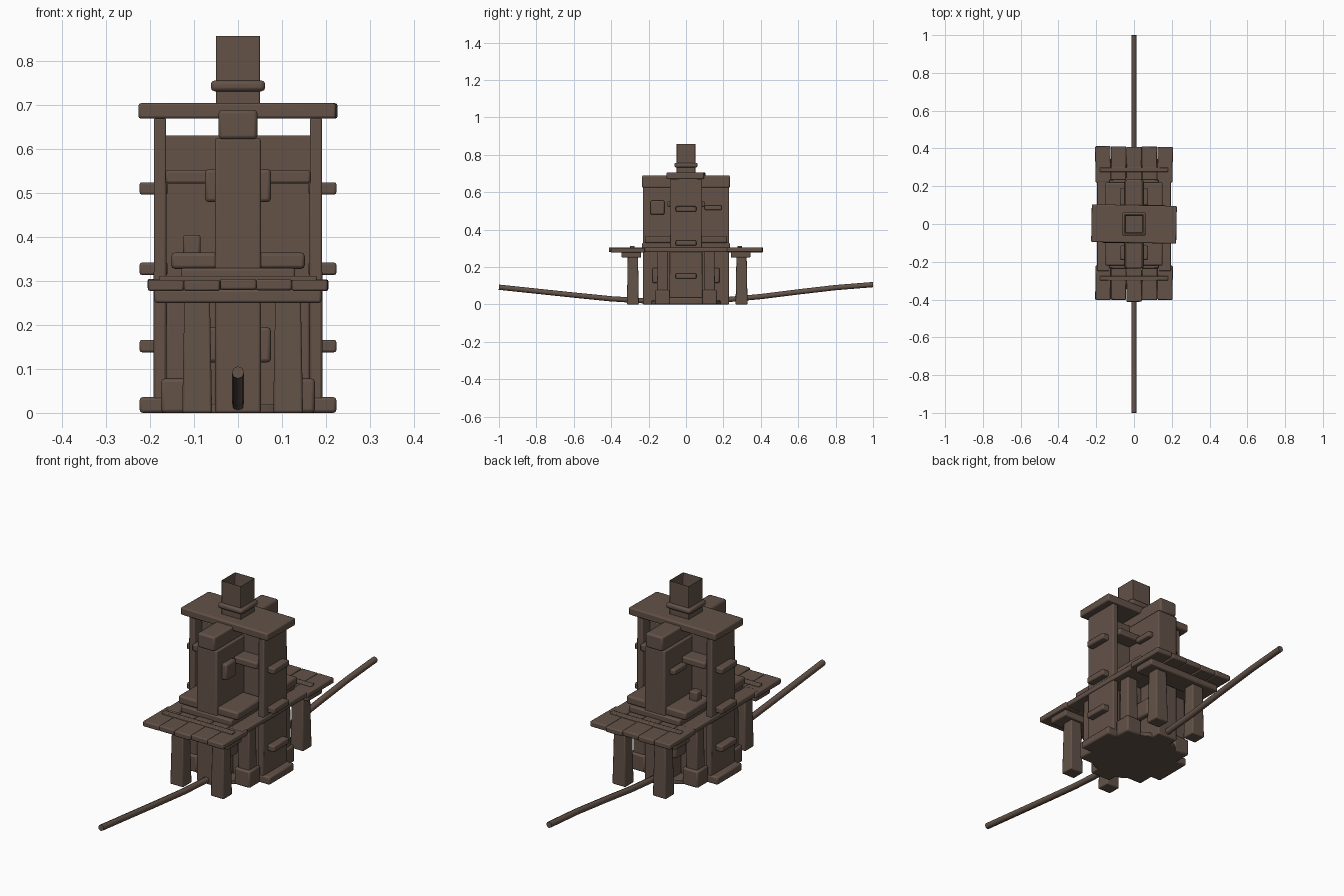
import bpy, bmesh, math, random
from mathutils import Matrix

if "Cube" in bpy.data.objects:
    bpy.data.objects.remove(bpy.data.objects["Cube"])

random.seed(4)
wood = bpy.data.materials.new("dark brown wood")
wood.diffuse_color = (0.125, 0.085, 0.064, 1)
wood.use_nodes = True
wood.node_tree.nodes["Principled BSDF"].inputs["Base Color"].default_value = wood.diffuse_color


def finish(ob, bevel=0.006):
    ob.data.materials.append(wood)
    if bevel:
        m = ob.modifiers.new("worn edges", 'BEVEL')
        m.width = bevel
        m.segments = 2
        m.limit_method = 'ANGLE'
    return ob


def box(name, x, y, z, bevel=0.006, taper=1.0, turn=0.0):
    """Box from min/max ranges; taper scales the top, turn spins about z."""
    bm = bmesh.new()
    bmesh.ops.create_cube(bm, size=1)
    for v in bm.verts:
        k = taper if v.co.z > 0 else 1.0
        v.co.x *= (x[1] - x[0]) * k
        v.co.y *= (y[1] - y[0]) * k
        v.co.z *= z[1] - z[0]
    bm.transform(Matrix.Rotation(turn, 4, 'Z'))
    me = bpy.data.meshes.new(name)
    bm.to_mesh(me)
    bm.free()
    ob = bpy.data.objects.new(name, me)
    ob.location = [(a[0] + a[1]) / 2 for a in (x, y, z)]
    bpy.context.collection.objects.link(ob)
    return finish(ob, bevel)


def span(s, a, b):
    """Range mirrored to side s."""
    return (a, b) if s > 0 else (-b, -a)


# Central cross: fin along y, wall along x, beam on top of the fin
box("central_fin", (-0.052, 0.052), (-0.23, 0.23), (0, 0.625), 0.005)
box("cross_wall", (-0.168, 0.168), (-0.03, 0.03), (0, 0.632), 0.003)
box("top_beam", (-0.044, 0.044), (-0.235, 0.235), (0.623, 0.69), 0.008)

# Roof slab
box("roof_slab", (-0.225, 0.225), (-0.1, 0.1), (0.67, 0.705), 0.006, turn=-0.02)

# Hollow chimney post with collar
bm = bmesh.new()
bmesh.ops.create_cube(bm, size=1)
bm.transform(Matrix.Translation((0, 0, 0.775)) @ Matrix.Diagonal((0.1, 0.1, 0.17, 1)))
top = max(bm.faces, key=lambda f: f.calc_center_median().z)
bmesh.ops.inset_region(bm, faces=[top], thickness=0.006)
for v in top.verts:
    v.co.z -= 0.06
me = bpy.data.meshes.new("chimney_post")
bm.to_mesh(me)
bm.free()
ob = bpy.data.objects.new("chimney_post", me)
bpy.context.collection.objects.link(ob)
finish(ob, 0.003)
box("chimney_collar", (-0.062, 0.062), (-0.062, 0.062), (0.732, 0.757), 0.009)

# Side posts with feet and pegs
for s in (-1, 1):
    box("side_post", span(s, 0.163, 0.192), (-0.088, 0.088), (0, 0.672), 0.005, taper=0.97)
    box("side_foot", span(s, 0.15, 0.224), (-0.09, 0.09), (0, 0.036), 0.007)
    for z in (0.152, 0.328, 0.511):
        box("side_peg", span(s, 0.16, 0.224), (-0.055, 0.055), (z - 0.014, z + 0.014), 0.005)

# Shelves, cross rails and cleats on both faces
for t in (-1, 1):
    box("lower_shelf", (-0.152, 0.152), span(t, 0.03, 0.22), (0.328, 0.365), 0.008)
    box("shelf_base", (-0.13, 0.13), span(t, 0.03, 0.235), (0.3, 0.33), 0.006)
    box("upper_rail", (-0.165, 0.165), span(t, 0.02, 0.1), (0.522, 0.553), 0.006)
    box("shelf_knob", (-0.125, -0.085), span(t, 0.06, 0.1), (0.36, 0.405), 0.006)
    for s in (-1, 1):
        if t < 0:
            box("fin_cleat", span(s, 0.045, 0.075), (-0.19, -0.115), (0.48, 0.555), 0.008)
        else:
            box("fin_cleat", span(s, 0.045, 0.075), (0.1, 0.19), (0.504, 0.53), 0.006)
        box("low_cleat", span(s, 0.045, 0.075), span(t, 0.1, 0.18), (0.115, 0.195), 0.008)
        # Corner struts with feet under the deck
        box("corner_strut", span(s, 0.105, 0.165), span(t, 0.095, 0.155), (0, 0.285), 0.006, taper=0.92)
        box("corner_foot", span(s, 0.095, 0.175), span(t, 0.085, 0.165), (0, 0.078), 0.008)
        box("inner_board", span(s, 0.05, 0.11), span(t, 0.03, 0.11), (0, 0.28), 0.004)

# Deck: end planks, side planks, cross battens, supporting beams and legs
for t in (-1, 1):
    w = 0.41 / 5
    for i in range(5):
        x0 = -0.205 + i * w
        end = 0.405 + random.uniform(-0.006, 0.008)
        dz = random.uniform(-0.002, 0.002)
        box("deck_plank", (x0, x0 + w), span(t, 0.22, end), (0.279 + dz, 0.304 + dz), 0.005,
            turn=random.uniform(-0.015, 0.015))
    box("deck_batten", (-0.18, 0.18), span(t, 0.275, 0.3), (0.298, 0.312), 0.004)
    box("deck_beam", (-0.19, 0.19), span(t, 0.24, 0.345), (0.25, 0.281), 0.006)
    y0 = 0.252 if t < 0 else 0.265
    for x0 in (-0.127, 0.08):
        box("deck_leg", (x0, x0 + 0.068), span(t, y0, y0 + 0.064), (0, 0.265), 0.005, taper=0.85)
for s in (-1, 1):
    box("deck_side_plank", span(s, 0.13, 0.197), (-0.25, 0.25), (0.28, 0.304), 0.005)
box("deck_core", (-0.14, 0.14), (-0.235, 0.235), (0.28, 0.302), 0.003)

# Round base plate
bm = bmesh.new()
bmesh.ops.create_cone(bm, cap_ends=True, segments=16, radius1=0.195, radius2=0.195, depth=0.02)
bm.transform(Matrix.Translation((0, 0, 0.01)))
me = bpy.data.meshes.new("base_plate")
bm.to_mesh(me)
bm.free()
ob = bpy.data.objects.new("base_plate", me)
bpy.context.collection.objects.link(ob)
finish(ob, 0.003)

# Sagging cable to front and back
for name, pts in (
    ("front_cable", [(-1, 0.092), (-0.8, 0.071), (-0.6, 0.05), (-0.4, 0.03), (-0.2, 0.018)]),
    ("back_cable", [(1, 0.106), (0.8, 0.09), (0.6, 0.067), (0.4, 0.042), (0.2, 0.024)]),
):
    cu = bpy.data.curves.new(name, 'CURVE')
    cu.dimensions = '3D'
    cu.bevel_depth = 0.014
    cu.bevel_resolution = 2
    cu.use_fill_caps = True
    sp = cu.splines.new('POLY')
    sp.points.add(len(pts) - 1)
    for p, (y, z) in zip(sp.points, pts):
        p.co = (0, y, z, 1)
    ob = bpy.data.objects.new(name, cu)
    bpy.context.collection.objects.link(ob)
    cu.materials.append(wood)

# Smooth shading with sharp corners kept
bpy.ops.object.select_all(action='DESELECT')
for ob in bpy.context.scene.objects:
    if ob.type == 'MESH':
        ob.select_set(True)
        bpy.context.view_layer.objects.active = ob
bpy.ops.object.shade_smooth_by_angle(angle=math.radians(35))
